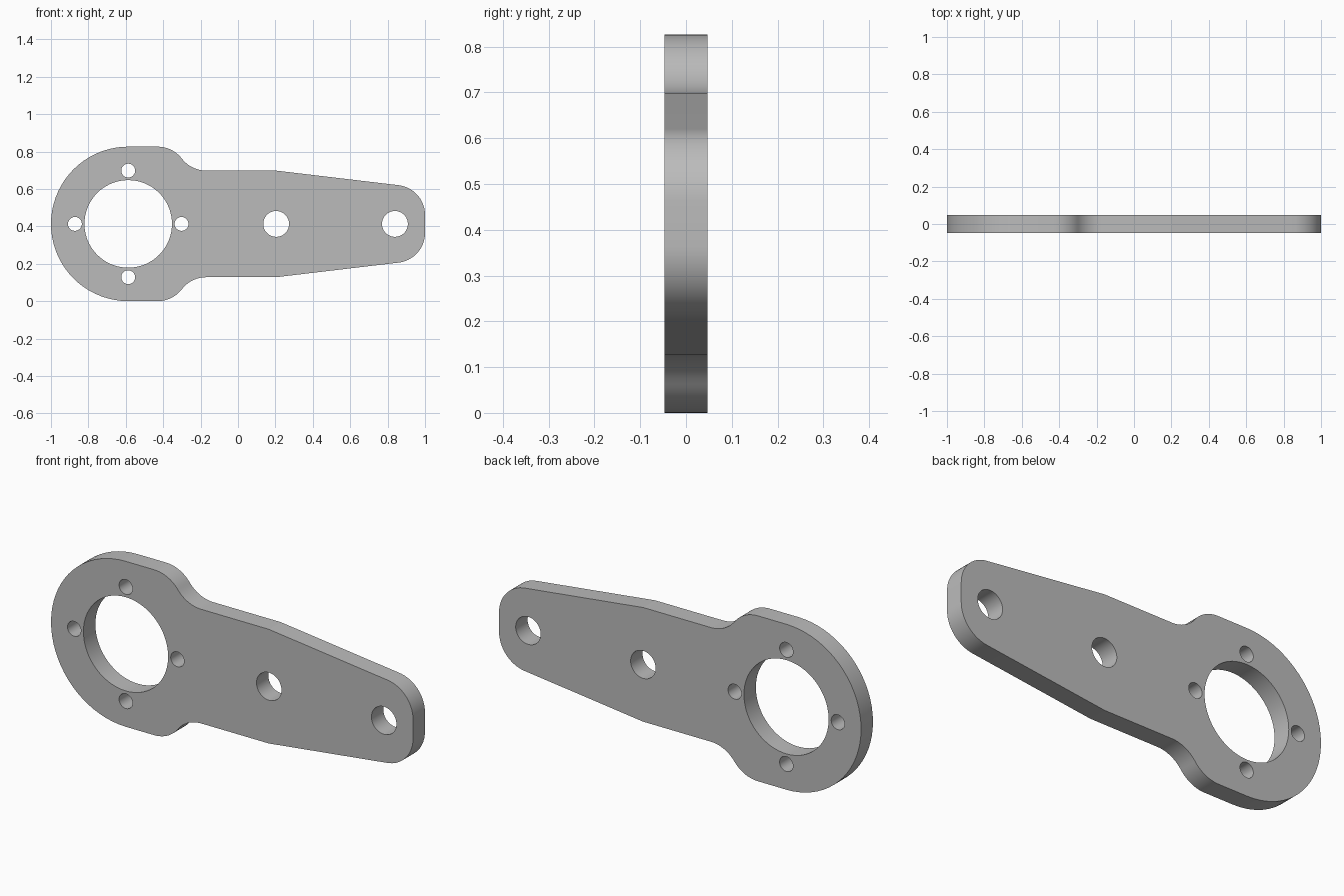
import bpy
import bmesh
from math import sin, cos, radians, pi, ceil
from mathutils import Vector

cube = bpy.data.objects.get("Cube")
if cube:
    bpy.data.objects.remove(cube, do_unlink=True)

MID = 0.413          # height of the centre line
HALF_THICK = 0.047
RING_X = -0.587      # centre of the large bore
HEAD_R = 0.413       # round head radius
NECK = 0.285         # half height of the neck, also the bolt circle radius
TAPER = radians(6.7)


def arc(cx, cz, r, start, end):
    """Points on an arc, angles in degrees, both ends included."""
    n = max(1, ceil(abs(end - start) / 5))
    return [(cx + r * cos(radians(start + (end - start) * i / n)),
             cz + r * sin(radians(start + (end - start) * i / n)))
            for i in range(n + 1)]


def circle(cx, cz, r):
    return arc(cx, cz, r, 0, 360)[:-1]


# Upper half of the outline, from the left end to the right tip
S_R, S_ANGLE = 0.164, 52.4
tip_r, tip_z = 0.16, 0.048
upper = arc(RING_X, 0, HEAD_R, 180, 90)
upper += arc(-0.43, HEAD_R - S_R, S_R, 90, 90 - S_ANGLE)
upper += arc(-0.17, NECK + S_R, S_R, 270 - S_ANGLE, 270)[1:]
upper.append((0.203, NECK))
upper += arc(1 - tip_r, tip_z, tip_r, 90 - TAPER * 180 / pi, 0)

# Mirror for the lower half, skipping the shared left end point
outline = upper + [(x, -z) for x, z in reversed(upper[1:])]

# Bore, four bolt holes around it, two arm holes
loops = [outline, circle(RING_X, 0, 0.234)]
for k in range(4):
    a = k * pi / 2
    loops.append(circle(RING_X + NECK * cos(a), NECK * sin(a), 0.037))
for x in (0.204, 0.839):
    loops.append(circle(x, 0, 0.069))

# Fill the profile around the holes and extrude it to a plate
bm = bmesh.new()
edges = []
for loop in loops:
    vs = [bm.verts.new((x, -HALF_THICK, z + MID)) for x, z in loop]
    edges += [bm.edges.new((v, vs[(i + 1) % len(vs)])) for i, v in enumerate(vs)]
bmesh.ops.triangle_fill(bm, edges=edges, use_beauty=True, normal=(0, -1, 0))
ext = bmesh.ops.extrude_face_region(bm, geom=bm.faces[:])
moved = [g for g in ext["geom"] if isinstance(g, bmesh.types.BMVert)]
bmesh.ops.translate(bm, verts=moved, vec=Vector((0, 2 * HALF_THICK, 0)))
bmesh.ops.recalc_face_normals(bm, faces=bm.faces[:])
mesh = bpy.data.meshes.new("link_plate")
bm.to_mesh(mesh)
bm.free()

plate = bpy.data.objects.new("link_plate", mesh)
bpy.context.collection.objects.link(plate)

# Plain grey metal
grey = bpy.data.materials.new("light_grey")
grey.use_nodes = True
grey.diffuse_color = (0.5, 0.5, 0.5, 1)
bsdf = next(n for n in grey.node_tree.nodes if n.type == "BSDF_PRINCIPLED")
bsdf.inputs["Base Color"].default_value = (0.5, 0.5, 0.5, 1)
mesh.materials.append(grey)

# Smooth arcs, crisp rims and taper corners
bpy.ops.object.select_all(action="DESELECT")
plate.select_set(True)
bpy.context.view_layer.objects.active = plate
bpy.ops.object.shade_smooth_by_angle(angle=radians(6))
